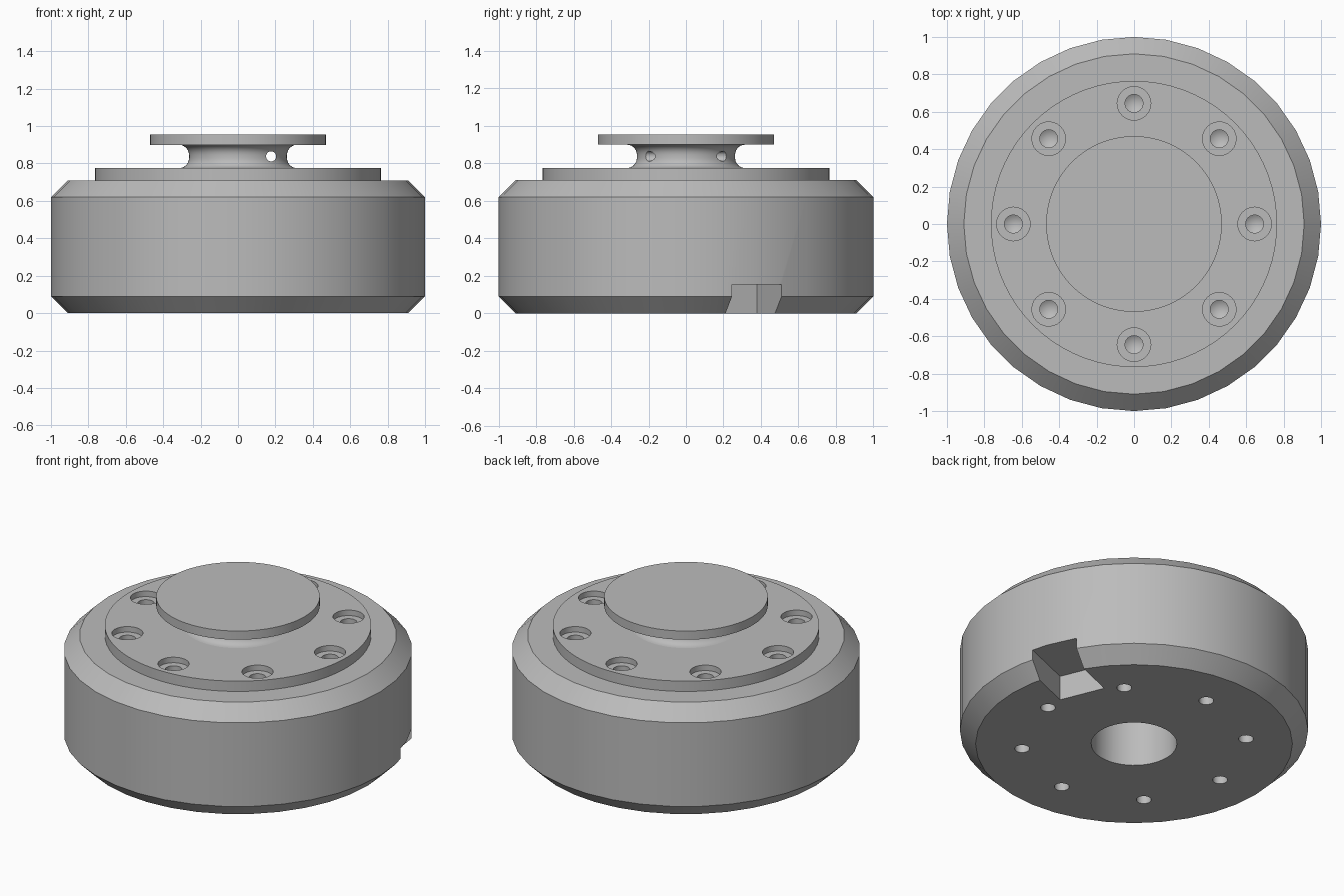
import bpy, bmesh, math
from mathutils import Matrix

if "Cube" in bpy.data.objects:
    bpy.data.objects.remove(bpy.data.objects["Cube"])

grey = bpy.data.materials.new("machined grey")
grey.diffuse_color = (0.5, 0.5, 0.5, 1)
grey.use_nodes = True
grey.node_tree.nodes["Principled BSDF"].inputs["Base Color"].default_value = grey.diffuse_color


def finish(bm, name):
    bmesh.ops.remove_doubles(bm, verts=bm.verts, dist=1e-5)
    bmesh.ops.recalc_face_normals(bm, faces=bm.faces)
    me = bpy.data.meshes.new(name)
    bm.to_mesh(me)
    bm.free()
    me.materials.append(grey)
    ob = bpy.data.objects.new(name, me)
    bpy.context.collection.objects.link(ob)
    return ob


def lathe(bm, profile, sides, x=0.0, y=0.0):
    """Closed solid of revolution from (radius, z) points; radius 0 makes a tip."""
    rings = []
    for r, z in profile:
        if r == 0:
            rings.append([bm.verts.new((x, y, z))] * sides)
        else:
            rings.append([bm.verts.new((x + r * math.cos(2 * math.pi * i / sides),
                                        y + r * math.sin(2 * math.pi * i / sides), z))
                          for i in range(sides)])
    for a, b in zip(rings, rings[1:]):
        for i in range(sides):
            j = (i + 1) % sides
            quad = list(dict.fromkeys((a[i], a[j], b[j], b[i])))
            bm.faces.new(quad)
    for ring in (rings[0], rings[-1]):
        if len(set(ring)) > 1:
            bm.faces.new(ring)


def turned(name, profile, sides):
    bm = bmesh.new()
    lathe(bm, profile, sides)
    return finish(bm, name)


def cut(ob, cutter):
    mod = ob.modifiers.new("cut", 'BOOLEAN')
    mod.operation = 'DIFFERENCE'
    mod.solver = 'EXACT'
    mod.object = cutter
    bpy.context.view_layer.objects.active = ob
    bpy.ops.object.modifier_apply(modifier=mod.name)


# chamfered drum body and raised cover plate
body = turned("drum_body", [(0.91, 0), (1, 0.09), (1, 0.62), (0.91, 0.71)], 36)
plate = turned("cover_plate", [(0.765, 0.71), (0.765, 0.775)], 72)

# spool on top: filleted neck under a flat flange
F = 0.054
steps = [i * math.pi / 12 for i in range(7)]
neck = [(0.262 + F - F * math.sin(a), 0.775 + F - F * math.cos(a)) for a in steps]
neck += [(0.262 + F - F * math.cos(a), 0.9 - F + F * math.sin(a)) for a in steps]
spool = turned("spool", neck + [(0.47, 0.9), (0.47, 0.955)], 72)

# cutter: counterbored screw holes above, blind holes below
bm = bmesh.new()
for k in range(8):
    a = k * math.pi / 4
    x, y = 0.645 * math.cos(a), 0.645 * math.sin(a)
    lathe(bm, [(0.09, 0.85), (0.09, 0.74), (0.048, 0.74), (0.048, 0.6), (0, 0.57)], 24, x, y)
    lathe(bm, [(0.043, -0.1), (0.043, 0.3)], 20, x, y)
# central bore from below
lathe(bm, [(0.246, -0.1), (0.246, 0.6)], 48)
# cable notch in the lower rim, set radially
bmesh.ops.create_cube(bm, size=1, matrix=Matrix.Rotation(math.radians(22.5), 4, 'Z')
                      @ Matrix.Translation((0.945, 0, 0.0275))
                      @ Matrix.Diagonal((0.6, 0.285, 0.255, 1)))
holes = finish(bm, "hole_cutter")

# cutter: cord hole straight through the neck
bm = bmesh.new()
bmesh.ops.create_cone(bm, cap_ends=True, segments=20, radius1=0.027, radius2=0.027, depth=1,
                      matrix=Matrix.Translation((0.177, 0, 0.838))
                      @ Matrix.Rotation(math.pi / 2, 4, 'X'))
cord = finish(bm, "cord_cutter")

cut(body, holes)
cut(plate, holes)
cut(spool, cord)
for c in (holes, cord):
    bpy.data.objects.remove(c)

# smooth round walls, keep machined edges crisp
for ob in (body, plate, spool):
    bpy.ops.object.select_all(action='DESELECT')
    ob.select_set(True)
    bpy.context.view_layer.objects.active = ob
    bpy.ops.object.shade_smooth_by_angle(angle=math.radians(25))
